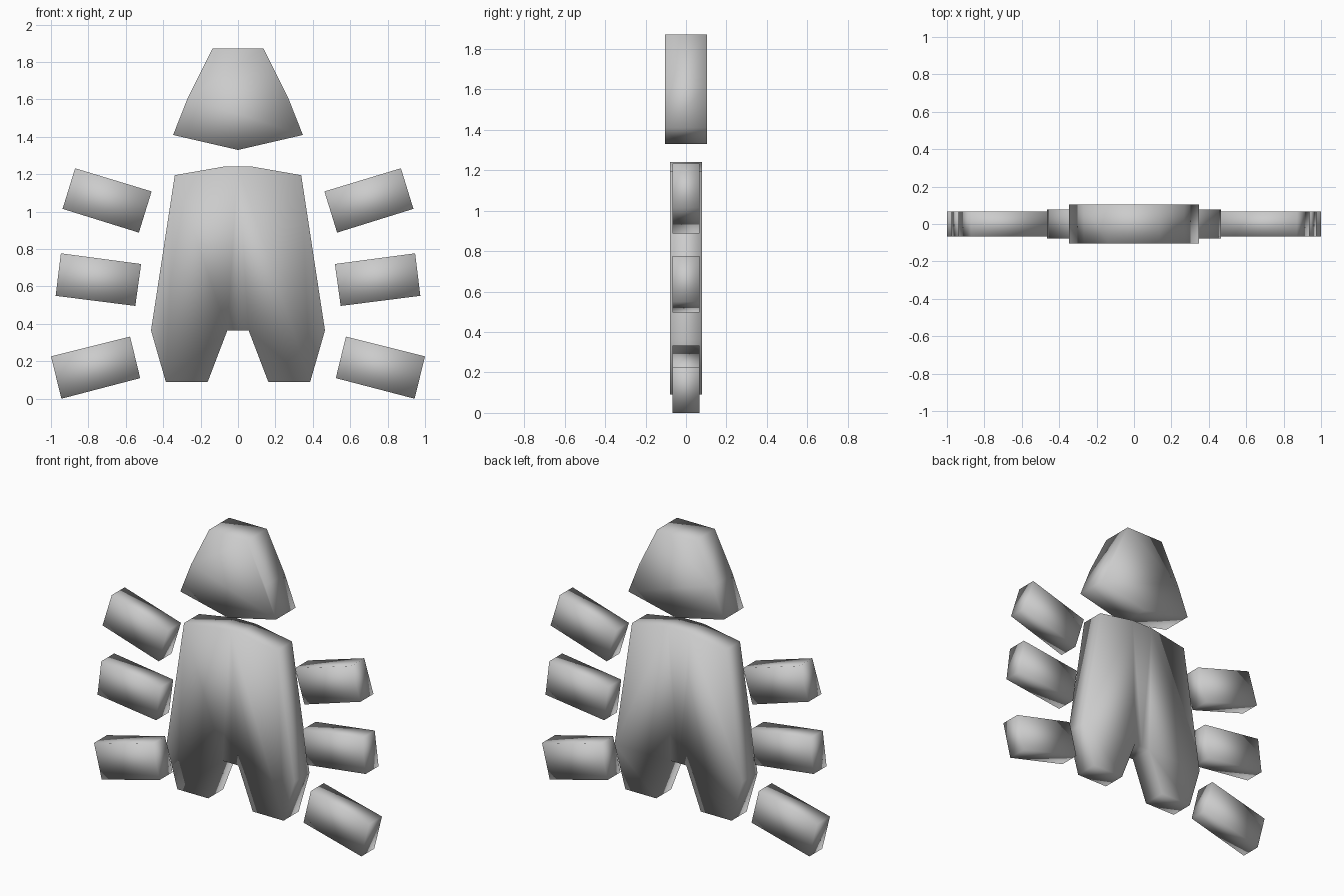
import bpy

if "Cube" in bpy.data.objects:
    bpy.data.objects.remove(bpy.data.objects["Cube"])


def slab(name, outline, depth, mirror=False, open_centre=False):
    """Smooth-shaded slab from an (x, z) outline, counter-clockwise from the front."""
    n = len(outline)
    verts = [(x, y, z) for y in (-depth, depth) for x, z in outline]
    faces = [tuple(range(n)), tuple(reversed(range(n, 2 * n)))]
    # an open slab leaves out the wall on the mirror plane
    for i in range(n - 1 if open_centre else n):
        j = (i + 1) % n
        faces.append((i, i + n, j + n, j))
    mesh = bpy.data.meshes.new(name)
    mesh.from_pydata(verts, [], faces)
    mesh.polygons.foreach_set("use_smooth", [True] * len(faces))
    obj = bpy.data.objects.new(name, mesh)
    bpy.context.collection.objects.link(obj)
    if mirror:
        mod = obj.modifiers.new("mirror", 'MIRROR')
        mod.use_axis[0] = True
        mod.merge_threshold = 0.001
    return obj


# Head
slab("head", [(0, 1.33), (0.347, 1.41), (0.268, 1.61), (0.137, 1.872),
              (-0.137, 1.872), (-0.268, 1.61), (-0.347, 1.41)], 0.103)

# Body with split tail: right half, mirrored
slab("body", [(0, 0.365), (0.057, 0.365), (0.162, 0.09), (0.386, 0.09),
              (0.465, 0.365), (0.338, 1.195), (0.075, 1.241), (0, 1.241)],
     0.078, mirror=True, open_centre=True)

# Three pairs of legs
legs = {
    "front_legs": [(0.53, 0.888), (0.938, 1.015), (0.871, 1.232), (0.462, 1.108)],
    "middle_legs": [(0.549, 0.496), (0.975, 0.55), (0.947, 0.777), (0.518, 0.72)],
    "rear_legs": [(0.523, 0.11), (0.944, 0.0), (1.0, 0.226), (0.577, 0.332)],
}
for name, outline in legs.items():
    slab(name, outline, 0.067, mirror=True)
